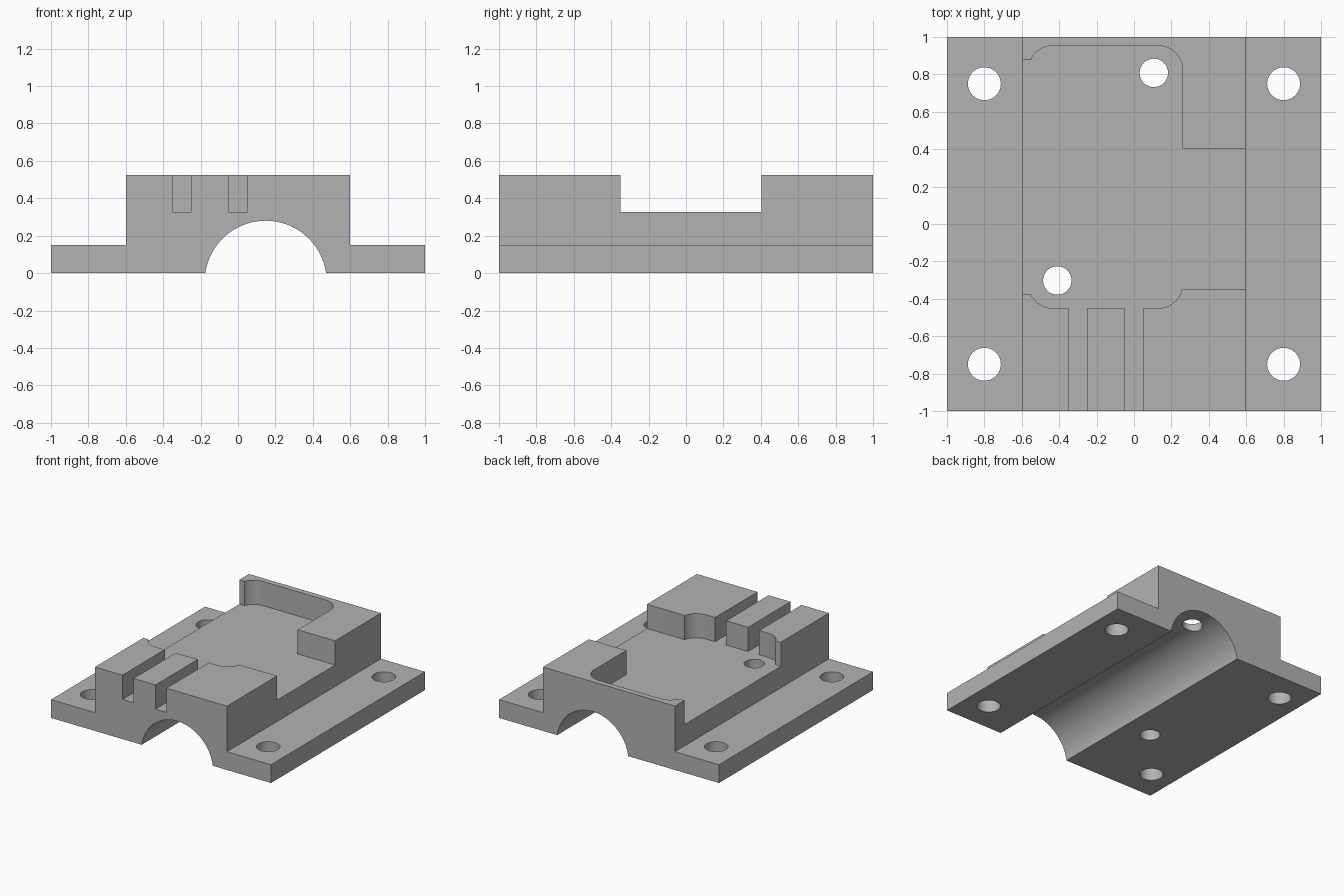
import bpy, bmesh
from math import sin, cos, pi, asin, degrees
from mathutils import Vector

old = bpy.data.objects.get("Cube")
if old:
    bpy.data.objects.remove(old, do_unlink=True)


def arc(cx, cy, r, start, end, steps):
    """Points on an arc, angles in degrees."""
    angles = [(start + (end - start) * i / steps) * pi / 180 for i in range(steps + 1)]
    return [(cx + r * cos(a), cy + r * sin(a)) for a in angles]


def prisms(name, outlines, place, offset):
    """Extrude closed outlines along an offset; place maps 2D to 3D."""
    bm = bmesh.new()
    for outline in outlines:
        face = bm.faces.new([bm.verts.new(place(*p)) for p in outline])
        out = bmesh.ops.extrude_face_region(bm, geom=[face])
        moved = [v for v in out["geom"] if isinstance(v, bmesh.types.BMVert)]
        bmesh.ops.translate(bm, verts=moved, vec=Vector(offset))
    bmesh.ops.recalc_face_normals(bm, faces=bm.faces)
    mesh = bpy.data.meshes.new(name)
    bm.to_mesh(mesh)
    bm.free()
    obj = bpy.data.objects.new(name, mesh)
    bpy.context.collection.objects.link(obj)
    return obj


def cut(target, cutter):
    cutter.hide_render = True
    mod = target.modifiers.new("cut", "BOOLEAN")
    mod.operation, mod.solver, mod.object = "DIFFERENCE", "EXACT", cutter
    bpy.context.view_layer.objects.active = target
    bpy.ops.object.modifier_apply(modifier=mod.name)
    bpy.data.objects.remove(cutter, do_unlink=True)


FLANGE, FLOOR, TOP = 0.15, 0.326, 0.525
SIDE = 0.6

# Body: flanged block with a round channel underneath
radius, axis_x, axis_z = 0.326, 0.148, -0.046
dip = degrees(asin(-axis_z / radius))
channel = arc(axis_x, axis_z, radius, 180 - dip, dip, 48)
channel = [(x, max(z, 0)) for x, z in channel]
section = [(-1, 0)] + channel + [
    (1, 0), (1, FLANGE), (SIDE, FLANGE), (SIDE, TOP),
    (-SIDE, TOP), (-SIDE, FLANGE), (-1, FLANGE)]
body = prisms("bearing_block", [section], lambda x, z: (x, -1, z), (0, 2, 0))

# Pocket: rounded recess, open on both sides, with two slots to the front
r = 0.13
left, right, front, back = -0.564, 0.26, -0.45, 0.953
out = SIDE + 0.1
trim = degrees(asin((r - 0.077) / r))
pocket = [(-out, -0.375)]
pocket += arc(left + r, front + r, r, 180 + trim, 270, 12)
for x in (-0.35, -0.05):
    pocket += [(x, front), (x, -1.1), (x + 0.1, -1.1), (x + 0.1, front)]
pocket += arc(right - r, front + r, r, 270, 347, 12)
pocket += [(right, -0.35), (out, -0.35), (out, 0.403), (right, 0.403)]
pocket += arc(right - r, back - r, r, 0, 90, 12)
pocket += arc(left + r, back - r, r, 90, 180 - trim, 12)
pocket += [(-out, back - 0.077)]
cut(body, prisms("pocket_cutter", [pocket], lambda x, y: (x, y, FLOOR), (0, 0, 0.4)))

# Holes: four mounting holes and two smaller pocket holes
holes = [(x, y, 0.088) for x in (-0.8, 0.8) for y in (-0.75, 0.75)]
holes += [(0.106, 0.808, 0.076), (-0.41, -0.302, 0.076)]
circles = [arc(x, y, hr, 0, 360, 40)[:-1] for x, y, hr in holes]
cut(body, prisms("hole_cutter", circles, lambda x, y: (x, y, -0.2), (0, 0, 1)))

# Material
grey = bpy.data.materials.new("plain_grey")
grey.use_nodes = True
colour = (0.45, 0.45, 0.45, 1)
grey.diffuse_color = colour
grey.node_tree.nodes["Principled BSDF"].inputs["Base Color"].default_value = colour
body.data.materials.clear()
body.data.materials.append(grey)
for poly in body.data.polygons:
    poly.material_index = 0

# Smooth round walls, sharp edges elsewhere
bpy.ops.object.select_all(action="DESELECT")
body.select_set(True)
bpy.context.view_layer.objects.active = body
bpy.ops.object.shade_smooth_by_angle(angle=pi / 6)
